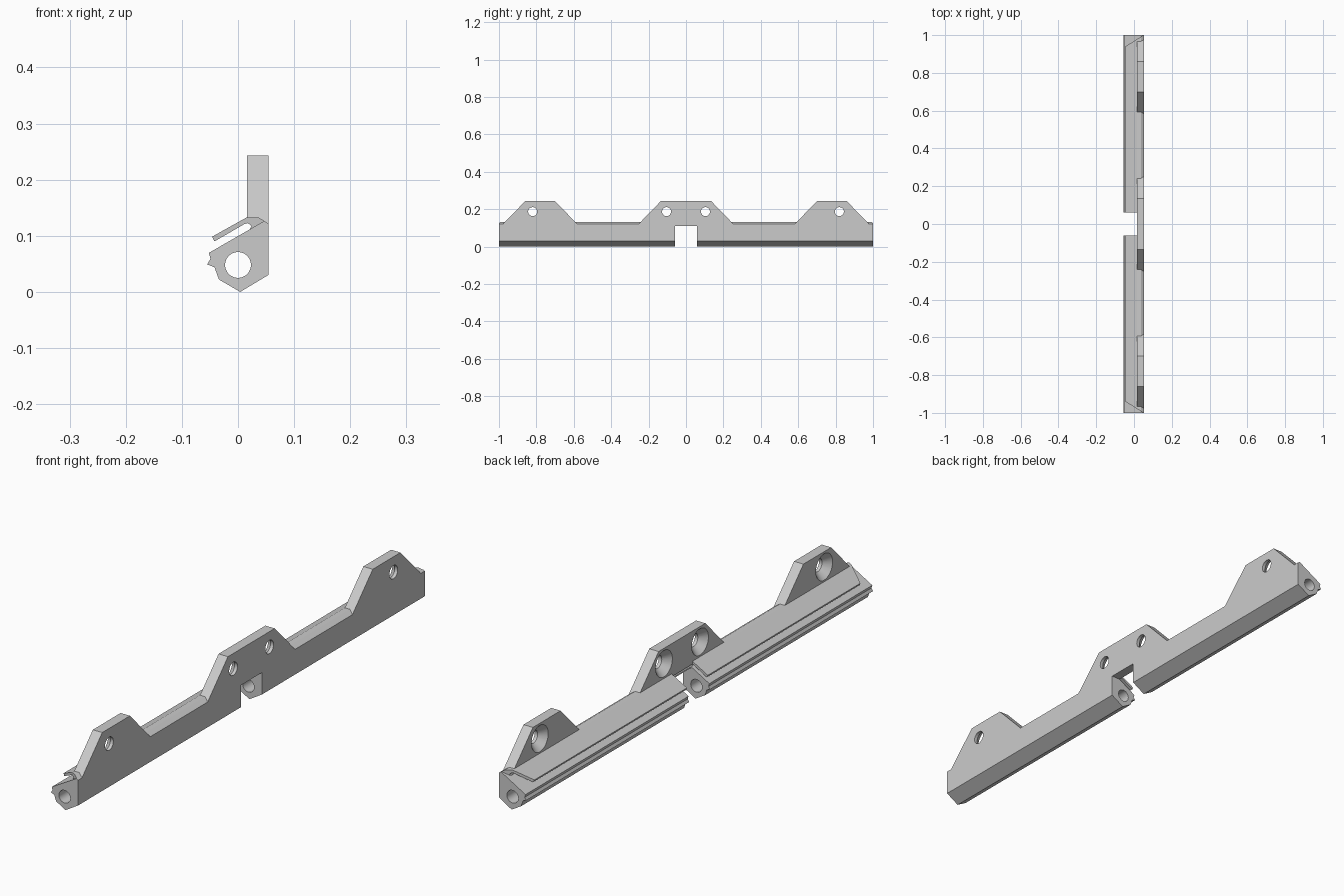
import bpy, bmesh, math
from mathutils import Matrix

if "Cube" in bpy.data.objects:
    bpy.data.objects.remove(bpy.data.objects["Cube"])


def to_object(name, bm):
    bmesh.ops.recalc_face_normals(bm, faces=bm.faces)
    mesh = bpy.data.meshes.new(name)
    bm.to_mesh(mesh)
    bm.free()
    ob = bpy.data.objects.new(name, mesh)
    bpy.context.collection.objects.link(ob)
    return ob


def loft(name, ring_a, ring_b):
    """Solid between two matching closed rings of points."""
    bm = bmesh.new()
    a = [bm.verts.new(p) for p in ring_a]
    b = [bm.verts.new(p) for p in ring_b]
    bm.faces.new(a)
    bm.faces.new(b[::-1])
    n = len(a)
    for i in range(n):
        j = (i + 1) % n
        bm.faces.new((a[i], b[i], b[j], a[j]))
    return to_object(name, bm)


def along_y(name, profile, end):
    """Extrude an x-z profile; end(x) gives the half length at x."""
    return loft(name, [(x, -end(x), z) for x, z in profile],
                [(x, end(x), z) for x, z in profile])


def cone(name, r1, r2, depth, matrix):
    bm = bmesh.new()
    bmesh.ops.create_cone(bm, cap_ends=True, segments=40, radius1=r1,
                          radius2=r2, depth=depth, matrix=matrix)
    return to_object(name, bm)


def box(name, x0, x1, y, z0, z1):
    return along_y(name, [(x0, z0), (x1, z0), (x1, z1), (x0, z1)], lambda x: y)


def combine(target, other, operation):
    other.hide_render = True
    mod = target.modifiers.new("bool", 'BOOLEAN')
    mod.operation = operation
    mod.solver = 'EXACT'
    mod.object = other
    bpy.context.view_layer.objects.active = target
    bpy.ops.object.modifier_apply(modifier=mod.name)
    bpy.data.objects.remove(other, do_unlink=True)


# Main rail body with the grooved rear edge
rail = along_y("mounting_rail", [
    (0.004, 0.0), (0.054, 0.03), (0.054, 0.122), (0.047, 0.1265),
    (-0.052, 0.0695), (-0.049, 0.059), (-0.055, 0.049),
    (-0.042, 0.044), (-0.034, 0.022)], lambda x: 1.0)

# Sloping lip over the slot, with mitred ends
lip = along_y("lip", [
    (-0.046, 0.0985), (0.016, 0.133), (0.036, 0.133), (0.047, 0.1265),
    (0.047, 0.118), (0.021, 0.108), (0.021, 0.1125), (0.024, 0.116),
    (0.022, 0.120), (0.017, 0.1225), (0.012, 0.1212), (-0.042, 0.090)],
    lambda x: 0.94 + 0.62 * (x + 0.046))
combine(rail, lip, 'UNION')

# Three tapered screw tabs
TOP, SLOPE = 0.243, 0.97
for y0, y1 in ((-0.86, -0.70), (-0.135, 0.135), (0.70, 0.86)):
    def ring(x, z):
        d = (TOP - z) * SLOPE
        return [(x, y0 - d, z), (x, y0, TOP), (x, y1, TOP), (x, y1 + d, z)]
    combine(rail, loft("tab", ring(0.016, 0.126), ring(0.054, 0.10)), 'UNION')

# Centre notch
combine(rail, box("notch_rear", -0.1, 0.016, 0.06, -0.1, 0.3), 'DIFFERENCE')
combine(rail, box("notch_low", -0.1, 0.1, 0.06, -0.1, 0.11), 'DIFFERENCE')

# Lengthwise rod bore
bore = cone("bore", 0.023, 0.023, 2.2,
            Matrix.Translation((0, 0, 0.048)) @ Matrix.Rotation(math.pi / 2, 4, 'X'))
combine(rail, bore, 'DIFFERENCE')

# Countersunk screw holes
turn = Matrix.Rotation(math.pi / 2, 4, 'Y')
for y in (-0.82, -0.104, 0.104, 0.82):
    hole = cone("hole", 0.024, 0.024, 0.2, Matrix.Translation((0.05, y, 0.187)) @ turn)
    combine(rail, hole, 'DIFFERENCE')
    sink = cone("sink", 0.050, 0.022, 0.030, Matrix.Translation((0.029, y, 0.187)) @ turn)
    combine(rail, sink, 'DIFFERENCE')

# Smooth round holes, crisp edges
bpy.ops.object.select_all(action='DESELECT')
rail.select_set(True)
bpy.context.view_layer.objects.active = rail
bpy.ops.object.shade_smooth_by_angle(angle=math.radians(20))
